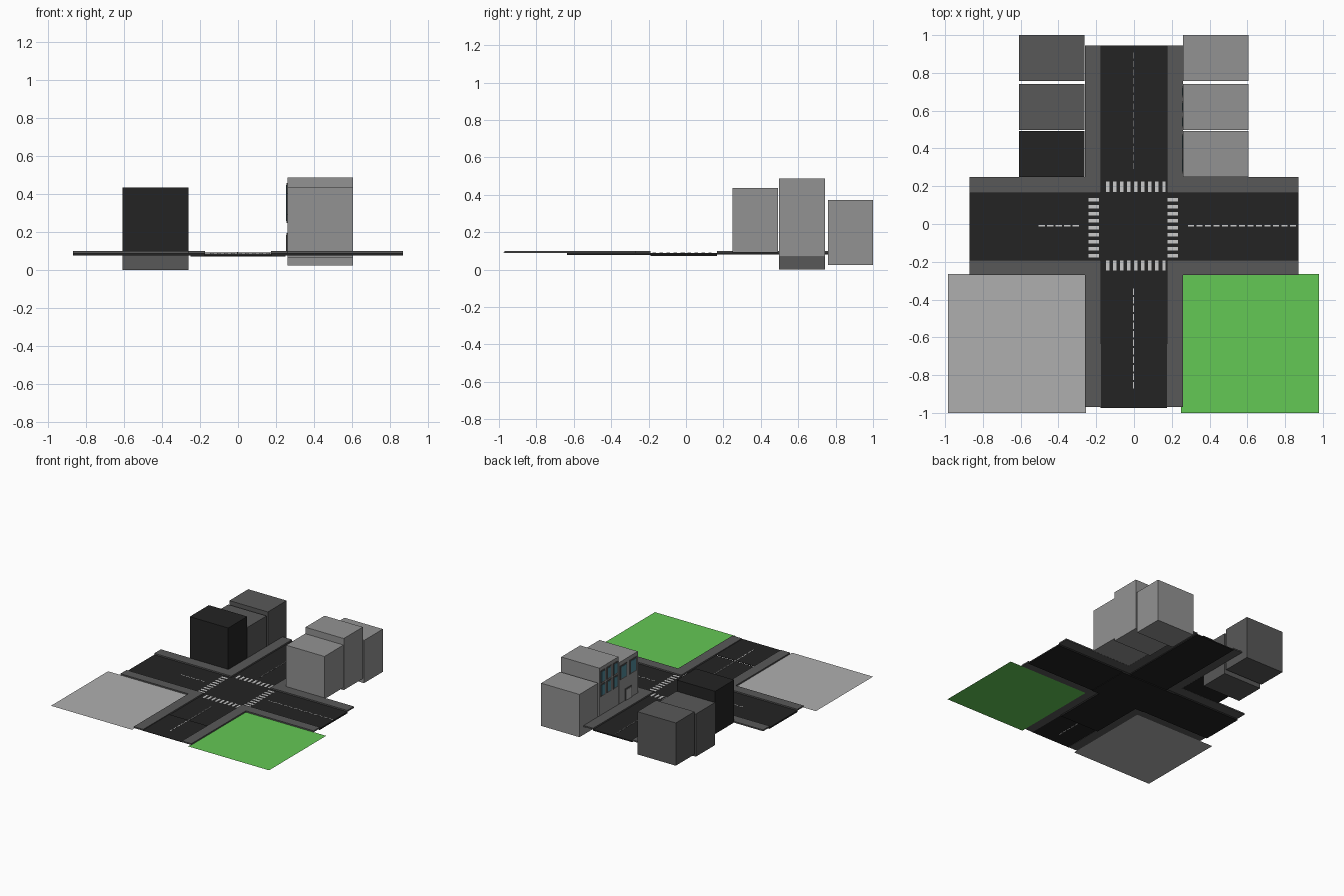
import bpy, bmesh
from mathutils import Matrix, Vector

if "Cube" in bpy.data.objects:
    bpy.data.objects.remove(bpy.data.objects["Cube"])


def material(name, r, g, b):
    m = bpy.data.materials.new(name)
    m.diffuse_color = (r, g, b, 1)
    m.use_nodes = True
    m.node_tree.nodes["Principled BSDF"].inputs["Base Color"].default_value = m.diffuse_color
    return m


ASPHALT = material("asphalt", 0.017, 0.017, 0.017)
PAVING = material("paving", 0.098, 0.098, 0.098)
LIGHT = material("light_wall", 0.29, 0.29, 0.29)
CONCRETE = material("concrete", 0.43, 0.43, 0.43)
GRASS = material("grass", 0.127, 0.58, 0.09)
PAINT = material("road_paint", 0.6, 0.6, 0.6)
FADED = material("faded_paint", 0.12, 0.12, 0.12)
GLASS = material("glass", 0.08, 0.25, 0.32)


def finish(name, bm, mat):
    mesh = bpy.data.meshes.new(name)
    bm.to_mesh(mesh)
    bm.free()
    mesh.materials.append(mat)
    ob = bpy.data.objects.new(name, mesh)
    bpy.context.collection.objects.link(ob)
    return ob


def boxes(name, mat, *extents):
    """One object made of boxes given as (x0, x1, y0, y1, z0, z1)."""
    bm = bmesh.new()
    for x0, x1, y0, y1, z0, z1 in extents:
        centre = Vector(((x0 + x1) / 2, (y0 + y1) / 2, (z0 + z1) / 2))
        size = Matrix.Diagonal((x1 - x0, y1 - y0, z1 - z0, 1))
        bmesh.ops.create_cube(bm, size=1, matrix=Matrix.Translation(centre) @ size)
    return finish(name, bm, mat)


def plane(name, mat, x0, x1, y0, y1, z):
    bm = bmesh.new()
    bm.faces.new([bm.verts.new(p) for p in
                  ((x0, y0, z), (x1, y0, z), (x1, y1, z), (x0, y1, z))])
    return finish(name, bm, mat)


# Road slabs: centre and four arms
boxes("road_centre", ASPHALT, (-0.25, 0.25, -0.19, 0.165, 0.073, 0.089))
boxes("road_west", ASPHALT, (-0.87, -0.25, -0.19, 0.165, 0.077, 0.089))
boxes("road_east", ASPHALT, (0.25, 0.87, -0.19, 0.165, 0.077, 0.089))
boxes("road_north", ASPHALT, (-0.178, 0.178, 0.165, 0.945, 0.08, 0.089))
boxes("road_south", ASPHALT, (-0.178, 0.178, -0.635, -0.19, 0.077, 0.089))
boxes("road_south_end", ASPHALT, (-0.178, 0.175, -0.975, -0.635, 0.091, 0.094))

# Sidewalks: an L at each corner of the crossing
for side, s in (("west", -1), ("east", 1)):
    def span(a, b):
        return sorted((s * a, s * b))
    boxes("sidewalk_north_" + side, PAVING,
          (*span(0.175, 0.26), 0.25, 0.945, 0.089, 0.1),
          (*span(0.175, 0.87), 0.165, 0.25, 0.089, 0.1))
    boxes("sidewalk_south_" + side, PAVING,
          (*span(0.175, 0.26), -0.97, -0.27, 0.089, 0.1),
          (*span(0.175, 0.87), -0.27, -0.19, 0.089, 0.1))

# Open plots in the two front corners
plane("paved_plot", CONCRETE, -0.985, -0.255, -1, -0.265, 0.087)
plane("grass_plot", GRASS, 0.25, 0.98, -1, -0.265, 0.087)

# Zebra crossings (raised over the paving where they cross its corners)
Z0, Z1 = 0.088, 0.0905
stripes_x = [-0.139 + 0.0372 * i for i in range(9)]
stripes_y = [-0.169 + 0.0372 * i for i in range(9)]
for name, y0, y1 in (("north", 0.17, 0.226), ("south", -0.247, -0.193)):
    boxes("crosswalk_" + name, PAINT,
          *[(x - 0.009, x + 0.009, y0, y1, Z0, Z1) for x in stripes_x])
for name, x0, x1 in (("west", -0.24, -0.184), ("east", 0.177, 0.234)):
    boxes("crosswalk_" + name, PAINT,
          *[(x0, x1, y - 0.009, y + 0.009, Z0, Z1) for y in stripes_y])


# Dashed centre lines
def dashes(name, mat, start, end, along_x, top=Z1):
    n = int((end - start + 0.012) / 0.045)
    parts = []
    for i in range(n):
        a = start + 0.045 * i
        if along_x:
            parts.append((a, a + 0.033, -0.013, -0.006, Z0, top))
        else:
            parts.append((-0.006, 0.001, a, a + 0.033, Z0, top))
    boxes(name, mat, *parts)


dashes("dashes_west", PAINT, -0.505, -0.26, True)
dashes("dashes_east", PAINT, 0.285, 0.87, True)
dashes("dashes_north", FADED, 0.29, 0.945, False)
dashes("dashes_south", PAINT, -0.87, -0.3, False, 0.095)

# Buildings: two rows of plain blocks
rows = (("front", 0.248, 0.493), ("middle", 0.497, 0.742), ("back", 0.758, 1.0))
left = ((ASPHALT, 0.09, 0.437), (PAVING, 0.0, 0.347), (PAVING, 0.025, 0.373))
right = ((LIGHT, 0.09, 0.437), (LIGHT, 0.068, 0.488), (LIGHT, 0.025, 0.373))
for (name, y0, y1), (ml, l0, l1), (mr, r0, r1) in zip(rows, left, right):
    boxes("left_building_" + name, ml, (-0.608, -0.262, y0, y1, l0, l1))
    boxes("right_building_" + name, mr, (0.26, 0.605, y0, y1, r0, r1))


# Street-facing windows and door on the right-hand row
def opening(name, pane_mat, y, z, w, h):
    boxes(name + "_frame", PAVING, (0.256, 0.262, y - w / 2, y + w / 2, z, z + h))
    boxes(name + "_pane", pane_mat,
          (0.254, 0.258, y - w / 2 + 0.01, y + w / 2 - 0.01, z + 0.01, z + h - 0.01))


for i, y in enumerate((0.31, 0.435)):
    opening(f"front_window_{i}", GLASS, y, 0.29, 0.085, 0.115)
opening("front_door", CONCRETE, 0.37, 0.09, 0.085, 0.105)
for row, z in enumerate((0.25, 0.36)):
    for i, y in enumerate((0.54, 0.62, 0.70)):
        opening(f"middle_window_{row}_{i}", GLASS, y, z, 0.06, 0.1)
